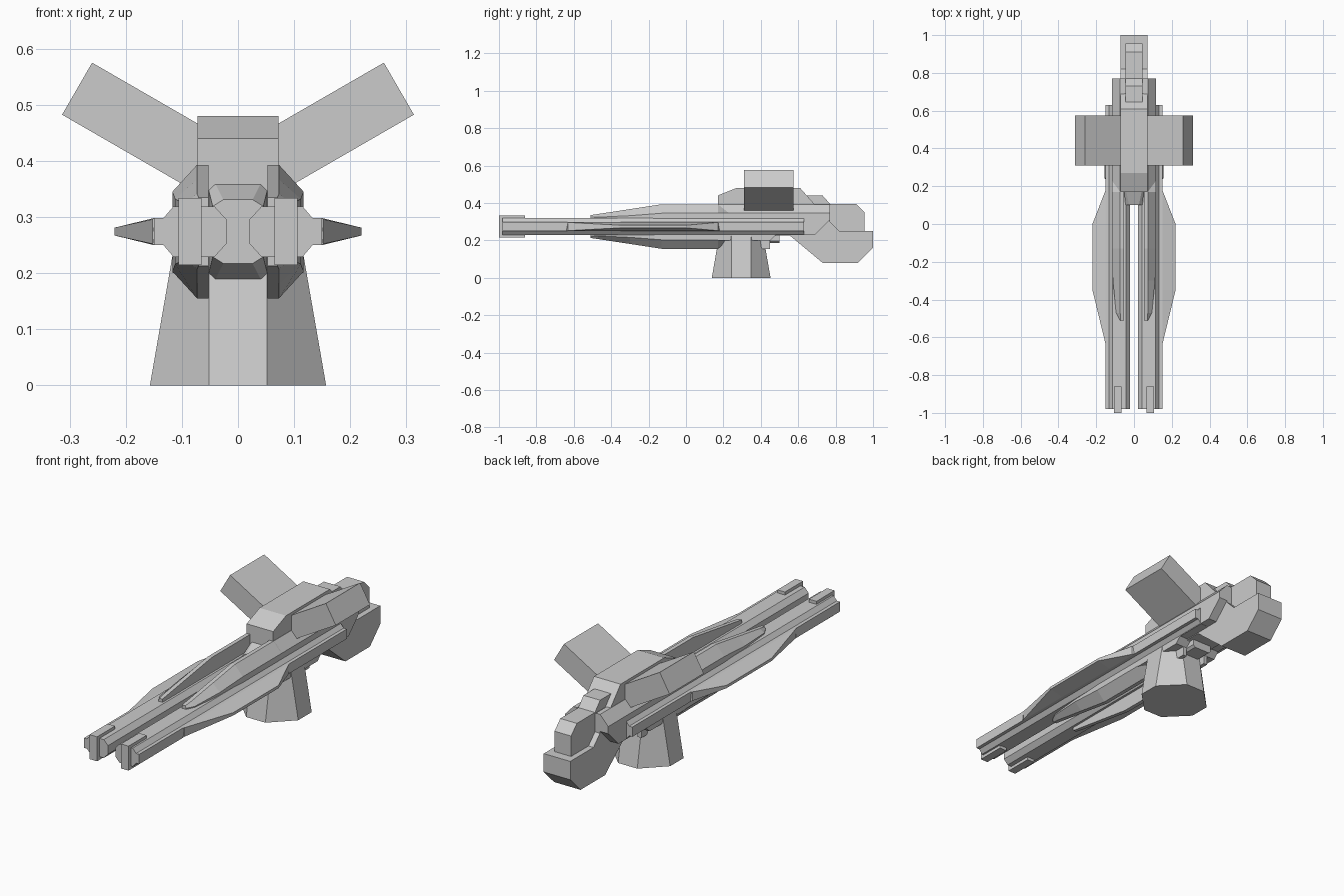
import bpy, bmesh, math
from mathutils import Vector

cube = bpy.data.objects.get("Cube")
if cube:
    bpy.data.objects.remove(cube, do_unlink=True)

grey = bpy.data.materials.new("light_grey_metal")
grey.use_nodes = True
COLOUR = (0.6, 0.6, 0.6, 1)
grey.diffuse_color = COLOUR
grey.node_tree.nodes["Principled BSDF"].inputs["Base Color"].default_value = COLOUR
MID = 0.274  # height of the barrel axis


def loft(name, rings, mirror=False):
    """Skin a list of equal-length rings of 3D points, with capped ends."""
    bm = bmesh.new()
    loops = [[bm.verts.new(p) for p in ring] for ring in rings]
    n = len(loops[0])
    for a, b in zip(loops, loops[1:]):
        for i in range(n):
            j = (i + 1) % n
            bm.faces.new((a[i], a[j], b[j], b[i]))
    bm.faces.new(loops[0])
    bm.faces.new(loops[-1])
    bmesh.ops.recalc_face_normals(bm, faces=bm.faces)
    mesh = bpy.data.meshes.new(name)
    bm.to_mesh(mesh)
    bm.free()
    mesh.materials.append(grey)
    obj = bpy.data.objects.new(name, mesh)
    bpy.context.collection.objects.link(obj)
    if mirror:
        obj.modifiers.new("mirror", 'MIRROR').use_mirror_merge = False
    return obj


def along_y(name, section, y0, y1, mirror=False):
    return loft(name, [[(x, y, z) for x, z in section] for y in (y0, y1)], mirror)


def across_x(name, profile, x0, x1, mirror=False):
    return loft(name, [[(x, y, z) for y, z in profile] for x in (x0, x1)], mirror)


def both_halves(upper):
    """Complete a section from its upper half, as (x, height above axis)."""
    return [(x, MID + h) for x, h in upper] + [(x, MID - h) for x, h in reversed(upper)]


def octagon(half, flat, y, z):
    pts = [(half, -flat), (half, flat), (flat, half), (-flat, half),
           (-half, flat), (-half, -flat), (-flat, -half), (flat, -half)]
    return [(px, y + py, z) for px, py in pts]


# pedestal
loft("pedestal", [octagon(0.157, 0.052, 0.295, 0), octagon(0.117, 0.052, 0.295, 0.23)])

# twin rails with muzzle blocks
rail = both_halves([(0.02, 0.021), (0.042, 0.045), (0.115, 0.045), (0.133, 0.024), (0.15, 0.024)])
along_y("rail", rail, -0.98, 0.63, True)
along_y("muzzle_block", both_halves([(0.065, 0.06), (0.106, 0.06)]), -1, -0.86, True)

# side fins, thinning outwards
fin_root = [(0.18, 0.024), (0, 0.024), (-0.35, 0.024), (-0.64, 0.024)]
fin_edge = [(0.17, 0.022), (0, 0.007), (-0.35, 0.007), (-0.63, 0.022)]
edge_x = [0.154, 0.22, 0.22, 0.152]
rings = []
for (ry, rh), (ey, eh), ex in zip(fin_root, fin_edge, edge_x):
    rings.append([(0.13, ry, MID - rh), (0.13, ry, MID + rh), (0.15, ry, MID + rh),
                  (ex, ey, MID + eh), (ex, ey, MID - eh), (0.15, ry, MID - rh)])
loft("side_fin", rings, True)

# armour sleeves around the rails: y, top, flat edge, outer edge, shoulder
stations = [(-0.51, 0.061, 0.07, 0.075, 0.05), (-0.47, 0.067, 0.073, 0.095, 0.05),
            (-0.3, 0.093, 0.073, 0.112, 0.058), (-0.13, 0.119, 0.073, 0.117, 0.071),
            (0.17, 0.119, 0.073, 0.117, 0.071), (0.23, 0.075, 0.073, 0.117, 0.071)]
loft("rail_armour", [[(x, y, z) for x, z in both_halves(
    [(0.053, top), (flat, top), (outer, shoulder)])]
    for y, top, flat, outer, shoulder in stations], True)

# central core between the rails, with a bevelled nose
core = [(-0.053, 0.077), (-0.042, 0.088), (0.042, 0.088), (0.053, 0.077)]
nose = [(-0.045, 0.045), (-0.026, 0.057), (0.026, 0.057), (0.045, 0.045)]
loft("central_core", [[(x, y, z) for x, z in both_halves(s)]
                      for s, y in ((nose, 0.1), (core, 0.18), (core, 0.5))])

# receiver: upper housing, side armour and underside blocks
across_x("upper_housing", [(0.17, 0.25), (0.17, 0.44), (0.27, 0.48), (0.61, 0.48),
                           (0.69, 0.39), (0.77, 0.39), (0.77, 0.25)], -0.072, 0.072)
side = [(0.05, 0.23), (0.05, 0.393), (0.073, 0.393), (0.117, 0.345), (0.117, 0.23)]
across = [[(x, y, z) for x, z in side] for y in (0.17, 0.69)]
across.append([(x, 0.77, max(z, 0.31)) for x, z in side])
loft("side_armour", across, True)
across_x("lower_side_armour", [(0.17, 0.24), (0.17, 0.2), (0.45, 0.2), (0.48, 0.23), (0.48, 0.24)],
         0.05, 0.117, True)
across_x("underside_block", [(0.35, 0.2), (0.41, 0.155), (0.45, 0.155), (0.45, 0.2)],
         0.053, 0.073, True)
across_x("rear_underside", [(0.4, 0.2), (0.48, 0.225), (0.6, 0.225), (0.6, 0.3), (0.4, 0.3)],
         -0.072, 0.072)

# rear drum and the stepped feed spine above it
across_x("rear_drum", [(0.55, 0.23), (0.73, 0.08), (0.92, 0.08), (1, 0.16), (1, 0.25),
                       (0.82, 0.25), (0.76, 0.31), (0.55, 0.31)], -0.072, 0.072)
across_x("feed_spine", [(0.62, 0.3), (0.62, 0.44), (0.73, 0.44), (0.77, 0.395), (0.91, 0.395),
                        (0.955, 0.35), (0.955, 0.24), (0.75, 0.24)], -0.045, 0.045)

# angled wing panels
out = Vector((math.cos(math.radians(30)), math.sin(math.radians(30))))
down = Vector((out.y, -out.x))
tip = Vector((0.26, 0.575))
wing = [tip, tip + down * 0.107, tip + down * 0.107 - out * 0.27, tip - out * 0.27]
along_y("wing_panel", [tuple(p) for p in wing], 0.31, 0.575, True)
